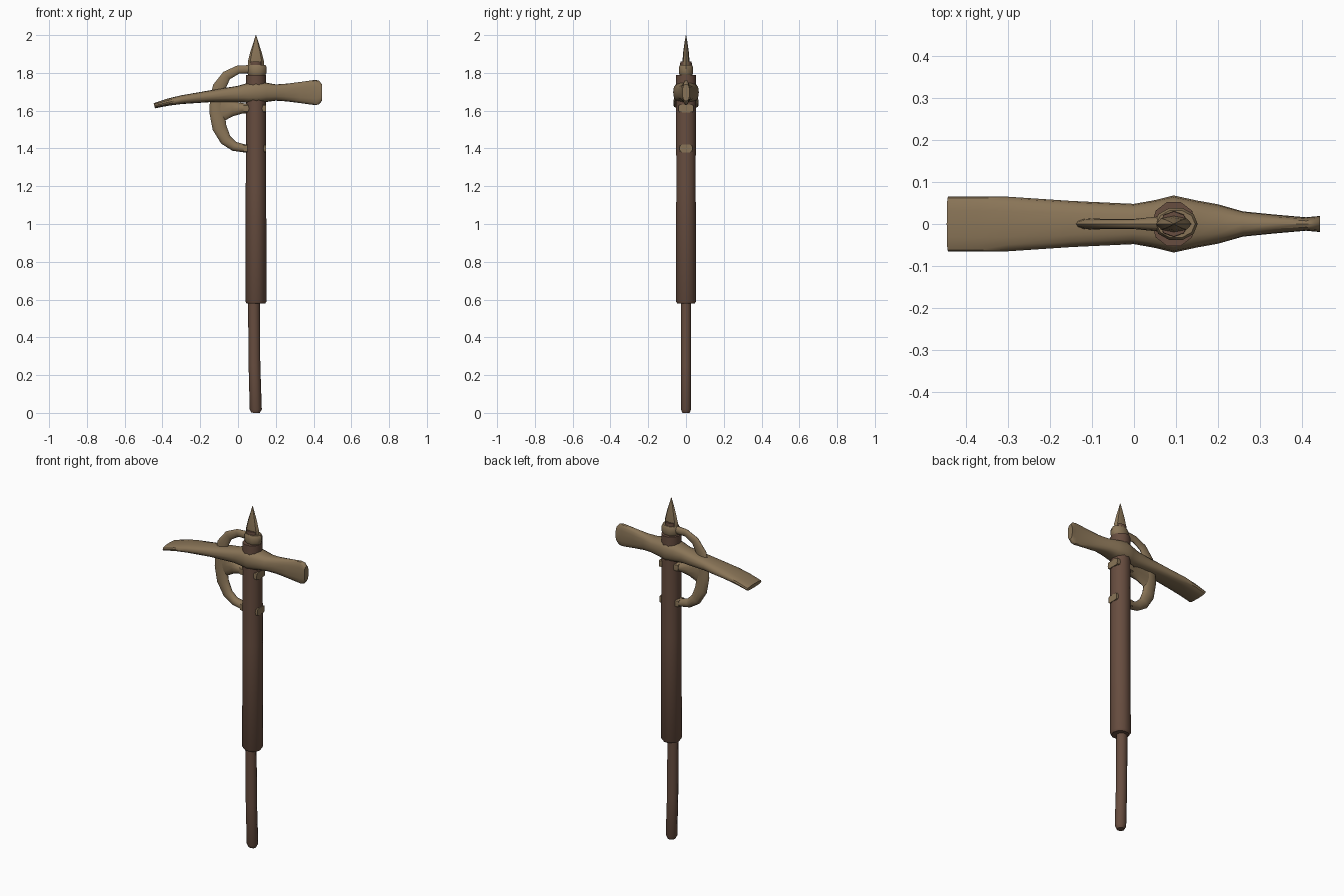
import bpy, bmesh, math
from mathutils import Vector


def material(name, rgb):
    m = bpy.data.materials.new(name)
    m.diffuse_color = (*rgb, 1)
    return m


TAN = material("tan_metal", (0.25, 0.175, 0.095))
BROWN = material("brown_wood", (0.135, 0.074, 0.05))
CX = 0.095  # shaft axis


def loft(name, rows, mat, sides=12, power=2.0, smooth=40):
    """Skin rings along a path in the xz plane.
    Row = (x, z, in-plane radius, y radius); power shapes the cross-section."""
    bm = bmesh.new()
    pts = [Vector((r[0], 0, r[1])) for r in rows]
    rings = []
    for i, (x, z, ru, rv) in enumerate(rows):
        t = (pts[min(i + 1, len(pts) - 1)] - pts[max(i - 1, 0)]).normalized()
        u = Vector((-t.z, 0, t.x))
        ring = []
        for k in range(sides):
            a = 2 * math.pi * k / sides
            c, s = math.cos(a), math.sin(a)
            c = math.copysign(abs(c) ** (2 / power), c)
            s = math.copysign(abs(s) ** (2 / power), s)
            ring.append(bm.verts.new(pts[i] + u * c * ru + Vector((0, s * rv, 0))))
        rings.append(ring)
    for a, b in zip(rings, rings[1:]):
        for k in range(sides):
            j = (k + 1) % sides
            bm.faces.new((a[k], a[j], b[j], b[k]))
    bm.faces.new(rings[0])
    bm.faces.new(rings[-1])
    bmesh.ops.recalc_face_normals(bm, faces=bm.faces)
    me = bpy.data.meshes.new(name)
    bm.to_mesh(me)
    bm.free()
    me.materials.append(mat)
    ob = bpy.data.objects.new(name, me)
    bpy.context.collection.objects.link(ob)
    bpy.ops.object.select_all(action='DESELECT')
    ob.select_set(True)
    bpy.context.view_layer.objects.active = ob
    bpy.ops.object.shade_smooth_by_angle(angle=math.radians(smooth))
    return ob


# Wooden shaft and thinner, slightly bent grip
loft("shaft", [(CX, 0.578, 0.048, 0.048), (CX, 0.59, 0.056, 0.056),
               (CX, 1.20, 0.054, 0.054), (CX, 1.79, 0.053, 0.055)], BROWN, 10, smooth=50)
loft("grip", [(0.093, 0.0, 0.022, 0.020), (0.094, 0.018, 0.032, 0.028),
              (0.087, 0.25, 0.031, 0.028), (0.084, 0.60, 0.031, 0.028)], BROWN, 10, smooth=50)
loft("shaft_tip", [(CX, 1.78, 0.036, 0.034), (CX, 1.86, 0.034, 0.030)], BROWN, 8, smooth=50)

# Collar and top spike
loft("collar", [(0.1, 1.79, 0.046, 0.036), (0.1, 1.80, 0.052, 0.040),
                (0.1, 1.83, 0.052, 0.040), (0.1, 1.842, 0.046, 0.034)], TAN, 10)
loft("spike", [(CX, 1.82, 0.040, 0.019), (CX, 1.86, 0.043, 0.019),
               (CX, 1.91, 0.030, 0.015), (CX, 1.96, 0.014, 0.008),
               (CX, 2.0, 0.001, 0.001)], TAN, 8, smooth=30)

# Head: wide drooping blade on the left, tall narrow poll on the right
loft("head", [(-0.443, 1.626, 0.014, 0.066), (-0.37, 1.645, 0.019, 0.066),
              (-0.30, 1.658, 0.023, 0.065), (-0.15, 1.676, 0.031, 0.055),
              (0.0, 1.688, 0.043, 0.048), (0.05, 1.693, 0.052, 0.057),
              (CX, 1.697, 0.059, 0.068), (0.15, 1.697, 0.051, 0.056),
              (0.20, 1.696, 0.043, 0.047), (0.26, 1.696, 0.047, 0.030),
              (0.33, 1.696, 0.056, 0.023), (0.41, 1.696, 0.067, 0.016),
              (0.43, 1.696, 0.062, 0.018), (0.444, 1.696, 0.044, 0.019)],
     TAN, 16, power=2.6)

# Curved guard hooping from the collar down to the shaft
loft("guard_hoop", [(0.08, 1.82, 0.022, 0.020), (0.0, 1.817, 0.022, 0.012),
                    (-0.06, 1.786, 0.026, 0.012), (-0.10, 1.725, 0.034, 0.013),
                    (-0.111, 1.66, 0.038, 0.014), (-0.111, 1.59, 0.040, 0.016),
                    (-0.098, 1.51, 0.038, 0.018), (-0.065, 1.445, 0.031, 0.020),
                    (-0.02, 1.411, 0.025, 0.022), (0.04, 1.399, 0.021, 0.028)], TAN, 12)

# Middle brace of the guard
loft("guard_brace", [(-0.12, 1.61, 0.085, 0.012), (-0.075, 1.61, 0.065, 0.015),
                     (-0.03, 1.612, 0.042, 0.020), (0.02, 1.612, 0.028, 0.028),
                     (0.06, 1.612, 0.025, 0.036)], TAN, 12)

# Flat tangs that pass through the shaft
for name, z, hw in (("lower_tang", 1.40, 0.034), ("upper_tang", 1.612, 0.040)):
    loft(name, [(0.03, z, 0.021, hw * 0.8), (0.08, z, 0.021, hw),
                (0.149, z, 0.021, hw)], TAN, 12, power=6)
